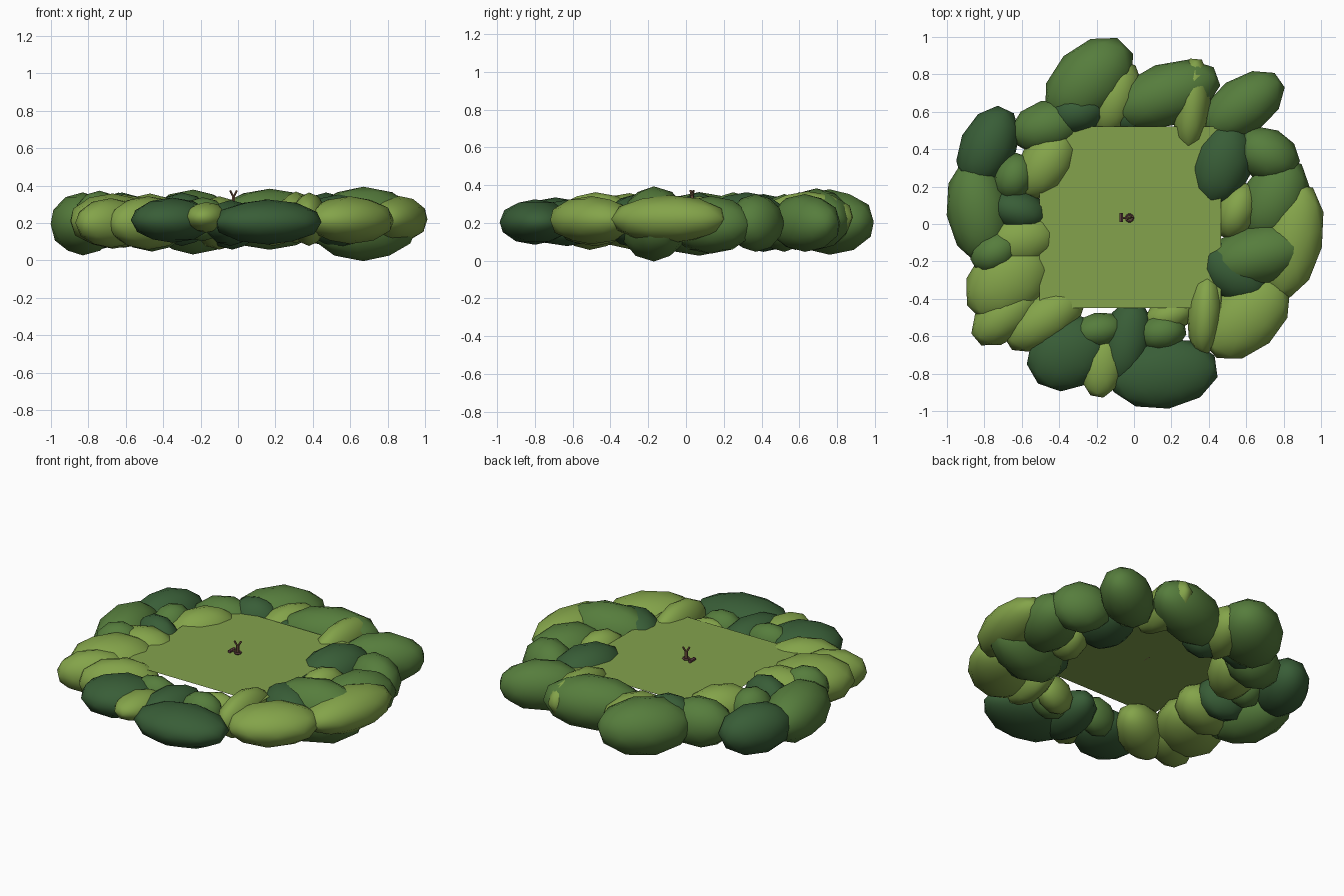
import bpy
from math import radians
from mathutils import Vector

default_cube = bpy.data.objects.get("Cube")
if default_cube:
    bpy.data.objects.remove(default_cube, do_unlink=True)


def make_material(name, red, green, blue):
    material = bpy.data.materials.new(name)
    material.use_nodes = True
    colour = (red, green, blue, 1)
    material.diffuse_color = colour
    material.node_tree.nodes["Principled BSDF"].inputs["Base Color"].default_value = colour
    return material


dark = make_material("dark green leaves", .04, .11, .038)
mid = make_material("mid green leaves", .093, .205, .046)
light = make_material("light green leaves", .23, .37, .068)
grass = make_material("grass green", .23, .36, .073)
wood = make_material("brown wood", .19, .10, .06)
mauve = make_material("dull mauve wood", .12, .05, .055)


def finish(name, material):
    thing = bpy.context.object
    thing.name = name
    thing.data.materials.append(material)
    return thing


def bush(name, material, x, y, length, width, turn=0, middle=.2, height=.15):
    """A faceted, smooth-shaded egg with its long axis turned about z."""
    bpy.ops.mesh.primitive_ico_sphere_add(
        subdivisions=2, radius=1.02, location=(x, y, middle),
        rotation=(0, 0, radians(turn)))
    thing = finish("bush_" + name, material)
    thing.scale = (length, width, height)
    bpy.ops.object.shade_smooth()
    return thing


def stick(name, material, start, end, radius):
    """A thin six-sided rod between two points."""
    start, end = Vector(start), Vector(end)
    span = end - start
    bpy.ops.mesh.primitive_cylinder_add(
        vertices=6, radius=radius, depth=span.length, location=(start + end) / 2,
        rotation=span.to_track_quat("Z", "Y").to_euler())
    return finish(name, material)


# Back of the ring
bush("back_tall", mid, -.24, .76, .28, .19, 45, .205, .17)
bush("back_wide", mid, .17, .69, .30, .165, 20, .22, .16)
bush("back_corner", mid, .58, .63, .25, .15, 35, .2, .15)
bush("back_filler", light, -.10, .67, .21, .13, 70, .2, .14)
bush("back_narrow", light, .31, .64, .25, .10, 85, .23, .135)
bush("back_shade_small", dark, -.03, .58, .14, .11, 0, .18, .12)
bush("back_shade_low", dark, -.30, .60, .16, .12, 15, .22, .14)

# Right side of the grid, positive x
bush("east_shade", dark, .47, .32, .23, .16, 73, .22, .14)
bush("east_upper", mid, .71, .37, .18, .14, -25, .2, .15)
bush("east_middle", mid, .75, .13, .24, .17, 65, .19, .15)
bush("east_outer", light, .845, -.09, .31, .16, 78, .22, .125)
bush("east_big", mid, .67, -.17, .30, .17, 15, .195, .195)
bush("east_small", light, .55, .07, .16, .11, 70, .2, .14)
bush("east_shade_low", dark, .54, -.26, .21, .15, -35, .21, .14)

# Front right corner
bush("corner_big", light, .60, -.50, .27, .18, 42, .215, .125)
bush("corner_narrow", light, .38, -.48, .22, .095, 86, .22, .14)
bush("corner_inner", light, .19, -.49, .14, .09, 20, .19, .11)

# Front of the ring
bush("front_big", dark, .16, -.80, .29, .185, 8, .205, .118)
bush("front_middle", dark, -.04, -.63, .23, .13, 78, .2, .12)
bush("front_round", dark, -.35, -.69, .23, .19, 30, .215, .118)
bush("front_inner_left", mid, -.19, -.57, .14, .095, 10, .22, .115)
bush("front_inner_right", mid, .15, -.58, .13, .10, 10, .21, .115)
bush("front_gap", light, -.17, -.76, .17, .11, 80, .23, .08)

# Front left corner
bush("left_corner_inner", light, -.48, -.51, .24, .14, 33, .2, .14)
bush("left_corner_outer", light, -.68, -.48, .22, .13, 40, .2, .13)
bush("left_corner_upper", light, -.67, -.30, .26, .20, 45, .21, .145)
bush("left_corner_small", light, -.61, -.09, .21, .15, 15, .21, .14)

# Left side of the grid, negative x
bush("west_patch", mid, -.74, -.15, .14, .11, 30, .24, .13)
bush("west_big", mid, -.83, .07, .28, .17, 98, .195, .165)
bush("west_shade", dark, -.78, .41, .23, .15, 65, .2, .15)
bush("west_inner_shade", dark, -.62, .07, .16, .11, -15, .22, .14)
bush("west_inner_small", mid, -.64, .25, .13, .11, 70, .23, .13)
bush("west_upper", mid, -.46, .52, .20, .14, 15, .2, .15)
bush("west_inner_light", light, -.47, .32, .21, .14, 55, .22, .135)

# Square clearing held up inside the ring
bpy.ops.mesh.primitive_plane_add(size=.97, location=(-.02, .035, .293))
finish("grass_clearing", grass)

# Tiny wooden camp in the middle of the clearing
ground = .293
stick("fallen_log", mauve, (-.068, .01, ground + .01), (-.068, .06, ground + .01), .011)
stick("short_branch", wood, (-.068, .035, ground + .012), (-.04, .03, ground + .012), .006)
bpy.ops.mesh.primitive_torus_add(
    major_segments=10, minor_segments=5, major_radius=.017, minor_radius=.007,
    location=(-.024, .032, ground + .008))
finish("fire_ring", mauve)
stick("post", wood, (-.024, .032, ground), (-.024, .032, ground + .055), .01)
for side, name in ((-1, "left_prong"), (1, "right_prong")):
    stick(name, wood, (-.024, .032, ground + .045),
          (-.024 + side * .018, .032 + side * .008, ground + .08), .006)
